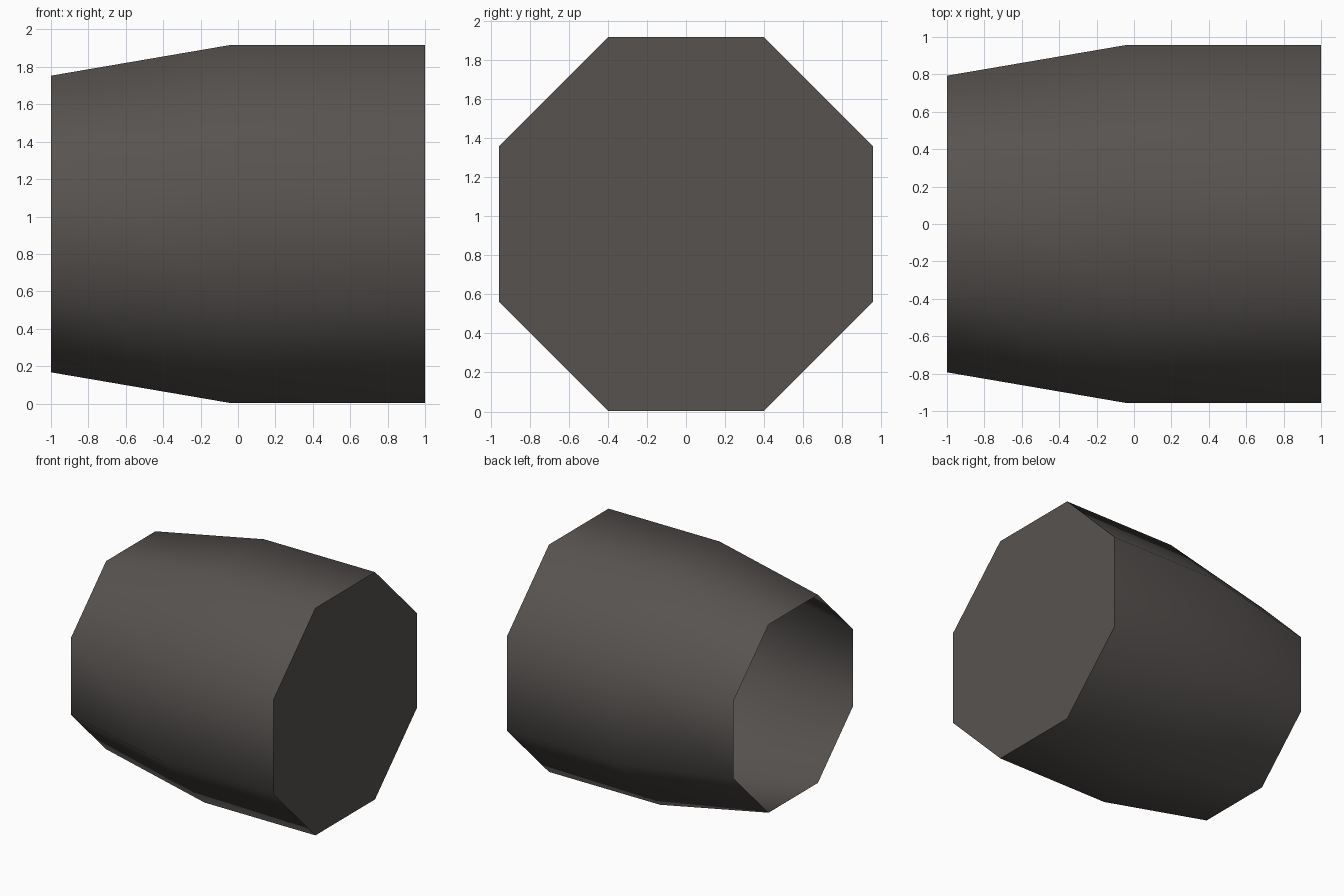
import bpy, bmesh, math

if "Cube" in bpy.data.objects:
    bpy.data.objects.remove(bpy.data.objects["Cube"])

SIDES = 8
CENTRE_Z = 0.96
# (x, distance from axis to flat side) from the open mouth to the closed end
PROFILE = [(-1.0, 0.793), (-0.035, 0.958), (1.0, 0.958)]

grey = bpy.data.materials.new("dark warm grey")
grey.diffuse_color = (0.095, 0.086, 0.081, 1)
grey.use_nodes = True
grey.node_tree.nodes["Principled BSDF"].inputs["Base Color"].default_value = grey.diffuse_color

bm = bmesh.new()
rings = []
for x, apothem in PROFILE:
    r = apothem / math.cos(math.pi / SIDES)
    angles = [(i + 0.5) * 2 * math.pi / SIDES for i in range(SIDES)]
    rings.append([bm.verts.new((x, r * math.cos(a), CENTRE_Z + r * math.sin(a))) for a in angles])

# open-ended tapered wall
for a, b in zip(rings, rings[1:]):
    for i in range(SIDES):
        j = (i + 1) % SIDES
        bm.faces.new((a[i], b[i], b[j], a[j]))
# closed end
bm.faces.new(rings[-1])

bmesh.ops.recalc_face_normals(bm, faces=bm.faces[:])
cap = max(bm.faces, key=lambda f: f.calc_center_median().x)
if cap.normal.x < 0:
    bmesh.ops.reverse_faces(bm, faces=bm.faces[:])

# smooth around the wall, crisp edge at the closed end
for f in bm.faces:
    f.smooth = True
for e in cap.edges:
    e.smooth = False

mesh = bpy.data.meshes.new("nozzle_shell")
bm.to_mesh(mesh)
bm.free()
mesh.materials.append(grey)
shell = bpy.data.objects.new("nozzle_shell", mesh)
bpy.context.collection.objects.link(shell)
